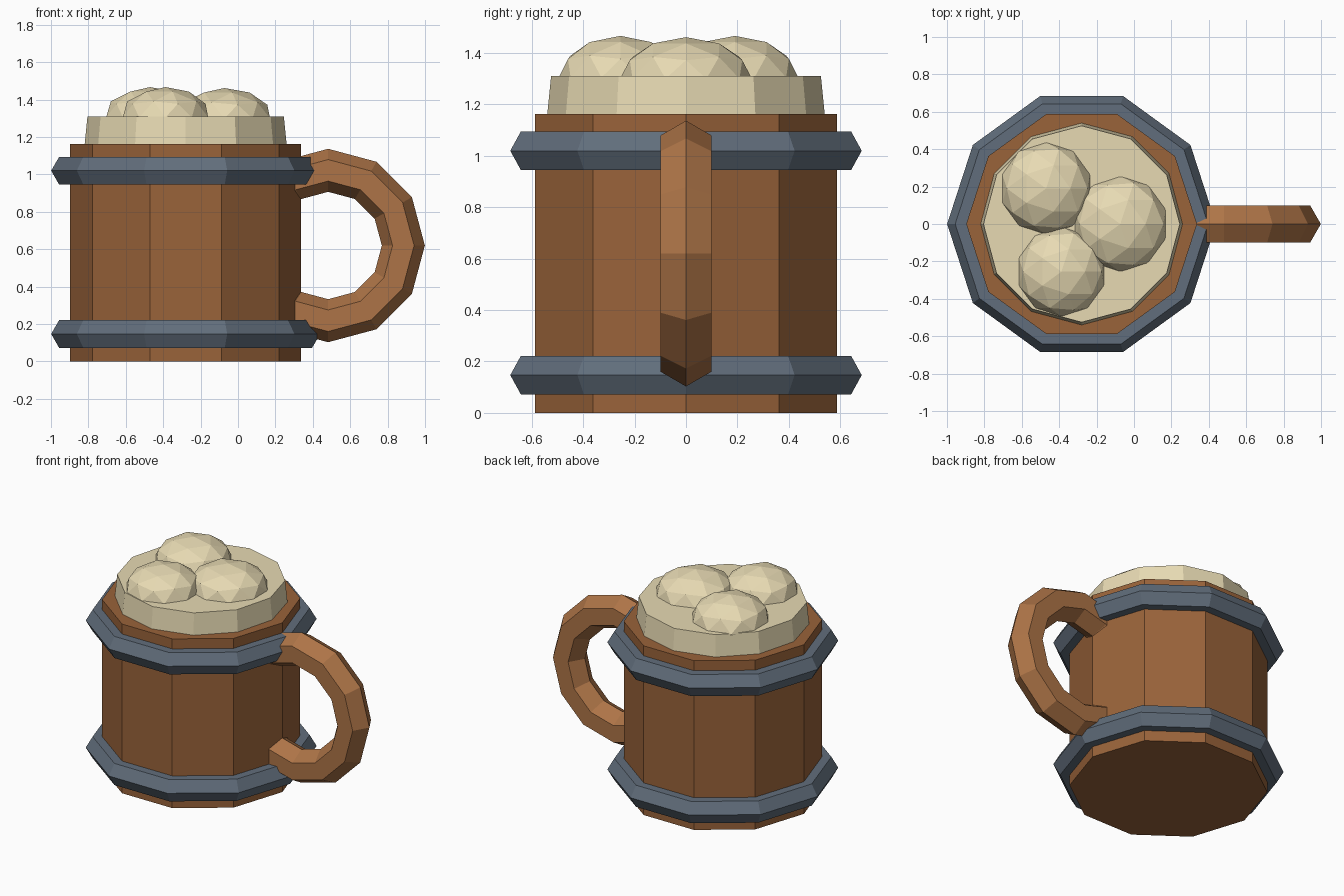
import bpy
from math import pi

if "Cube" in bpy.data.objects:
    bpy.data.objects.remove(bpy.data.objects["Cube"])

CX = -0.28  # axis of the mug


def material(name, rgb):
    m = bpy.data.materials.new(name)
    m.diffuse_color = (*rgb, 1)
    m.use_nodes = True
    m.node_tree.nodes["Principled BSDF"].inputs["Base Color"].default_value = m.diffuse_color
    return m


wood = material("wood", (0.32, 0.125, 0.042))
light_wood = material("light_wood", (0.42, 0.175, 0.063))
iron = material("iron", (0.12, 0.155, 0.20))
froth = material("froth", (0.80, 0.70, 0.45))


def finish(name, mat):
    ob = bpy.context.object
    ob.name = ob.data.name = name
    ob.data.materials.append(mat)
    return ob


def frustum(name, mat, sides, r1, r2, z1, z2, turn=0):
    bpy.ops.mesh.primitive_cone_add(vertices=sides, radius1=r1, radius2=r2, depth=z2 - z1,
                                    location=(CX, 0, (z1 + z2) / 2), rotation=(0, 0, turn))
    return finish(name, mat)


def hex_torus(name, mat, segments, major, minor, loc, rot=(0, 0, 0)):
    bpy.ops.mesh.primitive_torus_add(major_segments=segments, minor_segments=6,
                                     major_radius=major, minor_radius=minor,
                                     location=loc, rotation=rot)
    return finish(name, mat)


# Ten-sided wooden body
frustum("mug_body", wood, 10, 0.617, 0.617, 0, 1.163, pi / 2)

# Iron bands
for name, z in (("lower_band", 0.147), ("upper_band", 1.02)):
    hex_torus(name, iron, 10, 0.633, 0.086, (CX, 0, z))

# Ring handle, its inner side buried in the body
hex_torus("handle", light_wood, 12, 0.402, 0.115, (0.482, 0, 0.62), (pi / 2, 0, 0))

# Foam disc and bubbles
frustum("foam_base", froth, 12, 0.542, 0.525, 1.14, 1.31)
for i, (x, y, z, r) in enumerate(((-0.47, 0.19, 1.305, 0.247),
                                  (-0.073, 0.0, 1.30, 0.257),
                                  (-0.388, -0.255, 1.305, 0.24))):
    bpy.ops.mesh.primitive_ico_sphere_add(subdivisions=2, radius=1, location=(x, y, z))
    blob = finish(f"foam_blob_{i + 1}", froth)
    blob.scale = (r, r, 0.162)
